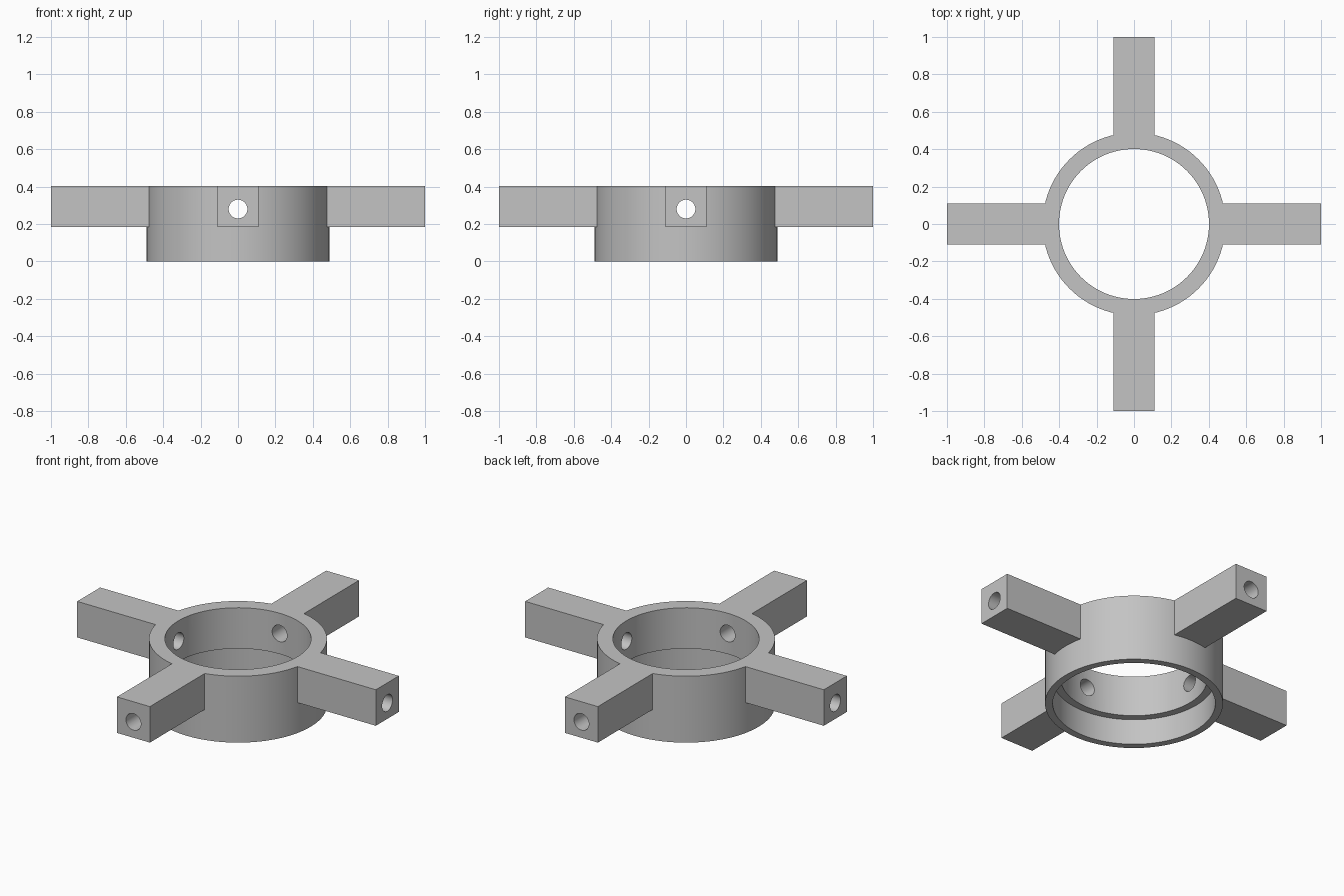
import bpy
import math

HEIGHT = 0.402
ARM_BOTTOM = 0.184
ARM_WIDTH = 0.22
HOLE_Z = 0.28

cube = bpy.data.objects.get("Cube")
if cube:
    bpy.data.objects.remove(cube, do_unlink=True)

grey = bpy.data.materials.new("plain_grey")
grey.use_nodes = True
colour = (0.55, 0.55, 0.55, 1)
grey.diffuse_color = colour
grey.node_tree.nodes["Principled BSDF"].inputs["Base Color"].default_value = colour


def cylinder(name, radius, length, centre, rotation=(0, 0, 0), sides=96):
    bpy.ops.mesh.primitive_cylinder_add(vertices=sides, radius=radius, depth=length,
                                        location=centre, rotation=rotation)
    obj = bpy.context.object
    obj.name = name
    return obj


def bar(name, size, centre):
    bpy.ops.mesh.primitive_cube_add(size=1, location=centre)
    obj = bpy.context.object
    obj.name = name
    obj.scale = size
    bpy.ops.object.transform_apply(location=False, rotation=False, scale=True)
    return obj


def combine(body, tool, operation):
    """Apply a boolean to the body and remove the tool object."""
    mod = body.modifiers.new(operation.lower(), "BOOLEAN")
    mod.operation = operation
    mod.solver = "EXACT"
    mod.object = tool
    bpy.ops.object.select_all(action="DESELECT")
    body.select_set(True)
    bpy.context.view_layer.objects.active = body
    bpy.ops.object.modifier_apply(modifier=mod.name)
    bpy.data.objects.remove(tool, do_unlink=True)


# Ring body
hub = cylinder("ring_with_four_arms", 0.488, HEIGHT, (0, 0, HEIGHT / 2))
hub.data.materials.append(grey)

# Square arms, as two crossing bars flush with the top
arm_height = HEIGHT - ARM_BOTTOM
arm_z = ARM_BOTTOM + arm_height / 2
for size in ((2, ARM_WIDTH, arm_height), (ARM_WIDTH, 2, arm_height)):
    combine(hub, bar("arm_bar", size, (0, 0, arm_z)), "UNION")

# Central bore, and the wider recess below it
combine(hub, cylinder("bore", 0.401, 1, (0, 0, HEIGHT / 2)), "DIFFERENCE")
recess_top = 0.155
combine(hub, cylinder("recess", 0.446, 1, (0, 0, recess_top - 0.5)), "DIFFERENCE")

# Holes running lengthwise through the arms
quarter = math.pi / 2
for rotation in ((quarter, 0, 0), (0, quarter, 0)):
    combine(hub, cylinder("arm_hole", 0.05, 3, (0, 0, HOLE_Z), rotation, 48), "DIFFERENCE")

# Smooth curved walls, crisp edges
for face in hub.data.polygons:
    face.material_index = 0
bpy.ops.object.select_all(action="DESELECT")
hub.select_set(True)
bpy.context.view_layer.objects.active = hub
bpy.ops.object.transform_apply(location=True, rotation=True, scale=True)
bpy.ops.object.shade_smooth_by_angle(angle=math.radians(30))
